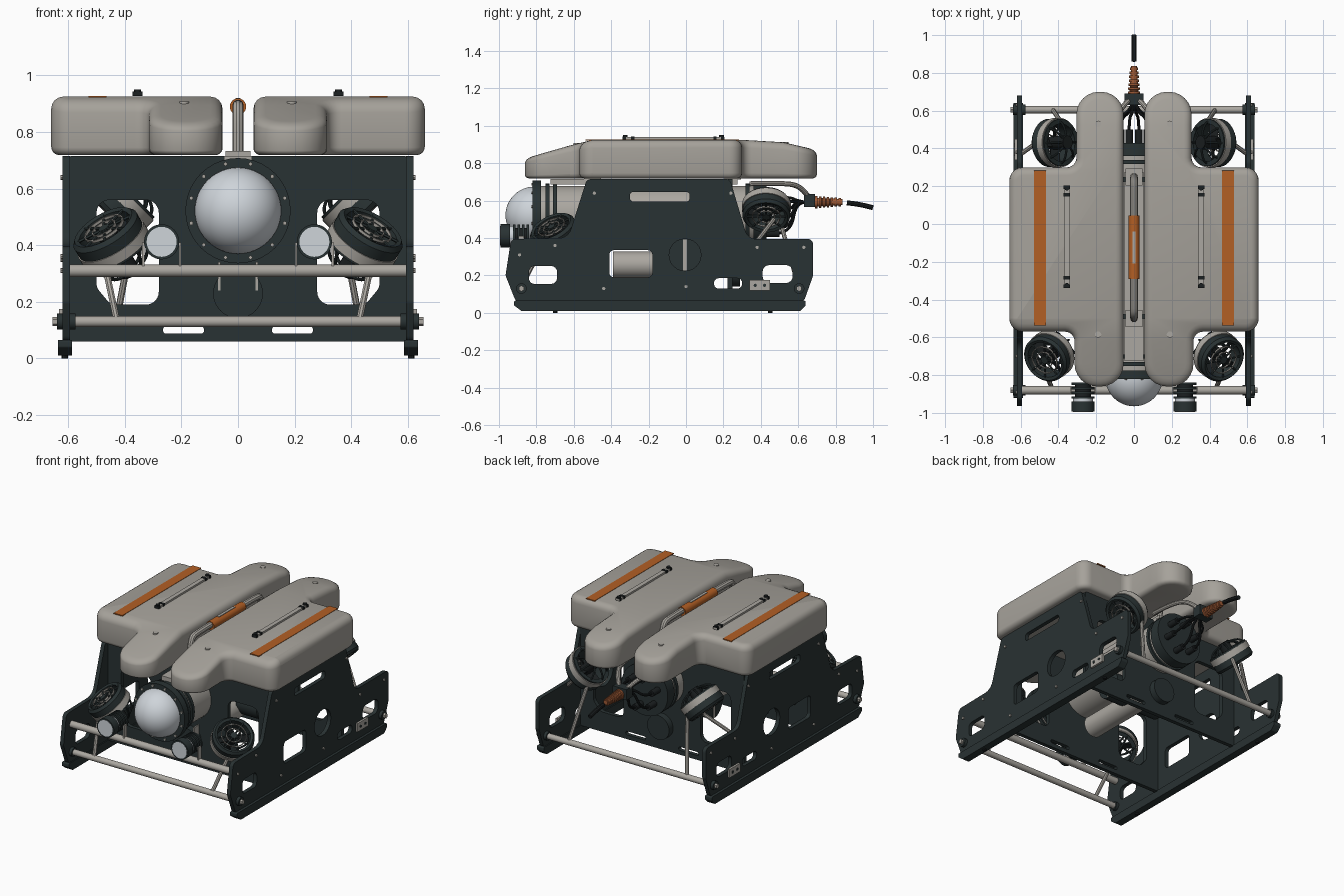
import bpy, bmesh, math
from mathutils import Vector, Matrix

if "Cube" in bpy.data.objects:
    bpy.data.objects.remove(bpy.data.objects["Cube"])
V = Vector
parts = []


def material(name, *rgb):
    m = bpy.data.materials.new(name)
    m.use_nodes = True
    m.diffuse_color = (*rgb, 1)
    bsdf = m.node_tree.nodes["Principled BSDF"]
    bsdf.inputs["Base Color"].default_value = (*rgb, 1)
    bsdf.inputs["Roughness"].default_value = 0.6
    return m


FLOAT = material("warm grey foam", 0.38, 0.36, 0.325)
METAL = material("pale metal", 0.41, 0.39, 0.355)
DARK = material("dark slate", 0.022, 0.032, 0.033)
BLACK = material("black rubber", 0.011, 0.014, 0.015)
ORANGE = material("orange", 0.45, 0.115, 0.018)
BOOT = material("rust orange", 0.34, 0.10, 0.035)
GLASS = material("pale glass", 0.62, 0.66, 0.70)


def add(name, data, mat, matrix=None):
    ob = bpy.data.objects.new(name, data)
    bpy.context.scene.collection.objects.link(ob)
    data.materials.append(mat)
    if matrix:
        ob.matrix_world = matrix
    parts.append(ob)
    return ob


def finish(name, bm, mat, matrix=None):
    bmesh.ops.recalc_face_normals(bm, faces=bm.faces)
    me = bpy.data.meshes.new(name)
    bm.to_mesh(me)
    bm.free()
    return add(name, me, mat, matrix)


def aim(origin, axis):
    return Matrix.Translation(origin) @ V(axis).to_track_quat('Z', 'Y').to_matrix().to_4x4()


def box(name, centre, size, mat):
    bm = bmesh.new()
    bmesh.ops.create_cube(bm, size=1)
    bmesh.ops.scale(bm, vec=size, verts=bm.verts)
    return finish(name, bm, mat, Matrix.Translation(centre))


def cyl(name, a, b, r, mat, seg=24):
    a, b = V(a), V(b)
    bm = bmesh.new()
    bmesh.ops.create_cone(bm, cap_ends=True, segments=seg, radius1=r, radius2=r, depth=(b - a).length)
    return finish(name, bm, mat, aim((a + b) / 2, b - a))


def lathe(name, profile, origin, axis, mat, closed=True, seg=40):
    """Spin (radius, height) points around the axis."""
    bm = bmesh.new()
    vs = [bm.verts.new((r, 0, h)) for r, h in profile]
    es = [bm.edges.new(p) for p in zip(vs, vs[1:] + (vs[:1] if closed else []))]
    bmesh.ops.spin(bm, geom=vs + es, cent=(0, 0, 0), axis=(0, 0, 1), angle=math.tau, steps=seg, use_duplicate=False)
    bmesh.ops.remove_doubles(bm, verts=bm.verts, dist=0.0001)
    return finish(name, bm, mat, aim(origin, axis))


def ring(name, r0, r1, h0, h1, origin, axis, mat):
    return lathe(name, [(r0, h0), (r1, h0), (r1, h1), (r0, h1)], origin, axis, mat)


def tube(name, pts, r, mat):
    cu = bpy.data.curves.new(name, 'CURVE')
    cu.dimensions, cu.bevel_depth, cu.bevel_resolution = '3D', r, 3
    cu.use_fill_caps = True
    sp = cu.splines.new('NURBS')
    sp.points.add(len(pts) - 1)
    for p, c in zip(sp.points, pts):
        p.co = (*c, 1)
    sp.order_u, sp.use_endpoint_u, sp.resolution_u = 3, True, 6
    return add(name, cu, mat)


def rounded(pts, radius, steps=6):
    """Round every corner; a third number on a point overrides the radius."""
    out = []
    for i, q in enumerate(pts):
        p, a, b = (V((*k[:2], 0)) for k in (q, pts[i - 1], pts[(i + 1) % len(pts)]))
        r = q[2] if len(q) > 2 else radius
        u, v = (a - p).normalized(), (b - p).normalized()
        half = u.angle(v) / 2
        d = min(r / math.tan(half), 0.49 * min((a - p).length, (b - p).length))
        r = d * math.tan(half)
        c = p + (u + v).normalized() * (r / math.sin(half))
        s, e = (p + u * d - c).normalized(), (p + v * d - c).normalized()
        out += [c + s.slerp(e, k / steps) * r for k in range(steps + 1)]
    return out


def rect(x0, x1, y0, y1):
    return [(x0, y0), (x1, y0), (x1, y1), (x0, y1)]


SIDE = Matrix(((0, 0, 1, 0), (1, 0, 0, 0), (0, 1, 0, 0), (0, 0, 0, 1)))
CROSS = Matrix.Rotation(math.pi / 2, 4, 'X')


def plate(name, loops, thick, centre, turn, mat):
    """Sheet with holes: the first loop is the outline, the rest are cut out."""
    cu = bpy.data.curves.new(name, 'CURVE')
    cu.dimensions, cu.fill_mode, cu.extrude = '2D', 'BOTH', thick / 2
    for pts in loops:
        sp = cu.splines.new('POLY')
        sp.points.add(len(pts) - 1)
        for p, c in zip(sp.points, pts):
            p.co = (c.x, c.y, 0, 1)
        sp.use_cyclic_u = True
    return add(name, cu, mat, Matrix.Translation(centre) @ turn)


# Buoyancy floats: rounded slabs whose noses and tails slope down
BASE, TOP = 0.718, 0.925
slope = [(-0.88, 0.82), (-0.62, 0.895), (-0.5, TOP), (0.3, TOP), (0.52, 0.912), (0.71, 0.868)]


def top_height(y):
    for (y0, z0), (y1, z1) in zip(slope, slope[1:]):
        if y <= y1:
            return z0 + (z1 - z0) * (y - y0) / (y1 - y0)
    return slope[-1][1]


def make_float(side, s):
    outline = rounded([(0.055, -0.86, 0.12), (0.315, -0.86, 0.12), (0.315, -0.57, 0.05), (0.66, -0.57, 0.07),
                       (0.66, 0.30, 0.07), (0.305, 0.30, 0.05), (0.305, 0.70, 0.12), (0.055, 0.70, 0.12)], 0.1)
    n = len(outline)
    inward = []
    for i in range(n):
        t = (outline[(i + 1) % n] - outline[i - 1]).normalized()
        inward.append(V((-t.y, t.x, 0)))
    quarter = [k * math.pi / 8 for k in range(5)]
    section = [(0.03 * (1 - math.sin(a)), BASE + 0.03 * (1 - math.cos(a))) for a in quarter]
    section += [(0.042 * (1 - math.cos(a)), TOP - 0.042 * (1 - math.sin(a))) for a in quarter]
    bm = bmesh.new()
    loops = []
    for inset, z in section:
        flat = [p + q * inset for p, q in zip(outline, inward)]
        loops.append([bm.verts.new((s * p.x, p.y, z)) for p in flat])
    for lo, hi in zip(loops, loops[1:]):
        for i in range(n):
            bm.faces.new((lo[i - 1], lo[i], hi[i], hi[i - 1]))
    bm.faces.new(loops[0])
    bm.faces.new(loops[-1])
    for y, z in slope[1:-1]:
        bmesh.ops.bisect_plane(bm, geom=bm.verts[:] + bm.edges[:] + bm.faces[:], plane_co=(0, y, 0), plane_no=(0, 1, 0))
    for v in bm.verts:
        v.co.z = BASE + (v.co.z - BASE) * (top_height(v.co.y) - BASE) / (TOP - BASE)
    finish(side + "_float", bm, FLOAT)


# Thruster: shroud, band, grille on the +axis end, hub, blades and rear guard
def thruster(name, c, axis, tail):
    m = aim(c, axis)
    at = lambda r, t, h: m @ V((r * math.cos(t), r * math.sin(t), h))
    lathe(name + "_shroud", [(0.125, -0.05), (0.128, 0.04), (0.115, 0.056), (0.1, 0.05), (0.1, -0.05)], c, axis, DARK)
    ring(name + "_band", 0.11, 0.131, -0.04, 0, c, axis, METAL)
    for r in (0.045, 0.075):
        ring(name + "_grille_ring", r - 0.002, r + 0.002, 0.044, 0.054, c, axis, METAL)
    cyl(name + "_hub", at(0, 0, -tail), at(0, 0, 0.02), 0.036, BLACK)
    cyl(name + "_nose", at(0, 0, 0.02), at(0, 0, 0.054), 0.02, DARK)
    for k in range(8):
        t = k * math.tau / 8
        cyl(name + "_grille_spoke", at(0.01, t, 0.048), at(0.105, t, 0.048), 0.006, DARK, 6)
        tube(name + "_guard", [at(0.11, t, -0.045), at(0.1, t, 0.02 - tail), at(0.03, t, 0.01 - tail)], 0.006, DARK)
    for k in range(4):
        blade = box(name + "_blade", (0, 0, 0), (0.07, 0.05, 0.006), BLACK)
        blade.matrix_world = (m @ Matrix.Rotation(k * math.tau / 4, 4, 'Z')
                              @ Matrix.Translation((0.062, 0, 0)) @ Matrix.Rotation(0.6, 4, 'X'))


side_outline = rounded([(-0.91, 0.06), (-0.965, 0.2), (-0.935, 0.395), (-0.63, 0.40, 0.07), (-0.53, 0.715), (0.235, 0.715),
                        (0.33, 0.395, 0.06), (0.68, 0.395), (0.68, 0.2), (0.63, 0.06)], 0.03)
side_holes = [rounded(rect(*h[:4]), h[4]) for h in (
    (-0.84, -0.69, 0.155, 0.25, 0.03), (-0.41, -0.18, 0.19, 0.335, 0.025), (-0.09, 0.08, 0.225, 0.395, 0.085),
    (-0.30, 0.02, 0.595, 0.647, 0.02), (0.15, 0.30, 0.13, 0.185, 0.025), (0.41, 0.57, 0.16, 0.255, 0.035))]
skid = rounded([(-0.92, 0.065), (-0.92, 0.04), (-0.88, 0.01), (0.61, 0.01), (0.64, 0.04), (0.64, 0.065)], 0.008)

for side, s in (("left", 1), ("right", -1)):
    make_float(side, s)
    # Frame side with skid and fasteners
    plate(side + "_side_plate", [side_outline] + side_holes, 0.026, (s * 0.607, 0, 0), SIDE, DARK)
    plate(side + "_skid", [skid], 0.05, (s * 0.612, 0, 0), SIDE, DARK)
    box(side + "_anode", (s * 0.626, 0.395, 0.147), (0.014, 0.11, 0.055), METAL)
    for y in (0.37, 0.42):
        cyl(side + "_anode_bolt", (s * 0.63, y, 0.147), (s * 0.637, y, 0.147), 0.009, DARK, 8)
    for y, z in ((-0.89, 0.31), (-0.89, 0.13), (0.605, 0.13), (-0.49, 0.64), (0.24, 0.64), (-0.7, 0.36), (0.38, 0.35),
                 (0.63, 0.35), (0, 0.14), (-0.44, 0.13)):
        cyl(side + "_plate_bolt", (s * 0.61, y, z), (s * 0.628, y, z), 0.009, METAL, 8)
    for y in (-0.7, 0.45):
        cyl(side + "_skid_bolt", (s * 0.612, y, 0), (s * 0.612, y, 0.02), 0.012, BLACK, 8)
    for y in (-0.88, 0.605):
        cyl(side + "_rod_flange", (s * 0.575, y, 0.13), (s * 0.64, y, 0.13), 0.028, DARK)
        cyl(side + "_rod_nut", (s * 0.62, y, 0.13), (s * 0.655, y, 0.13), 0.016, METAL, 6)
    # Stripe, rail and screws on top of the float
    box(side + "_stripe", (s * 0.497, -0.1275, 0.9245), (0.063, 0.82, 0.006), ORANGE)
    box(side + "_rail", (s * 0.355, -0.065, 0.934), (0.028, 0.54, 0.012), METAL)
    for y in (-0.33, -0.285, 0.155, 0.195):
        box(side + "_rail_clamp", (s * 0.355, y, 0.935), (0.034, 0.018, 0.016), BLACK)
    for y in (-0.325, 0.19):
        cyl(side + "_rail_bolt", (s * 0.355, y, 0.93), (s * 0.355, y, 0.95), 0.013, BLACK, 12)
    for y in (-0.585, 0.53):
        cyl(side + "_float_screw", (s * 0.19, y, 0.88), (s * 0.19, y, top_height(y) + 0.005), 0.017, METAL, 12)
    # Thrusters and their struts
    thruster(side + "_front_thruster", (s * 0.45, -0.70, 0.42), (s * 0.47, -0.39, 0.78), 0.15)
    thruster(side + "_rear_thruster", (s * 0.42, 0.43, 0.55), (s * 0.65, -0.02, -0.68), 0.1)
    cyl(side + "_front_strut", (s * 0.47, -0.78, 0.33), (s * 0.43, -0.88, 0.14), 0.012, METAL, 8)
    cyl(side + "_rear_strut", (s * 0.36, 0.5, 0.5), (s * 0.43, 0.605, 0.13), 0.012, METAL, 8)
    cyl(side + "_rear_brace", (s * 0.6, 0.37, 0.37), (s * 0.46, 0.47, 0.5), 0.012, METAL, 8)
    # Headlight with cooling fins
    lamp, out = (s * 0.27, -0.84, 0.412), (0, -1, 0)
    cyl(side + "_lamp_core", lamp, (s * 0.27, -0.94, 0.412), 0.042, BLACK)
    for k in range(4):
        ring(side + "_lamp_fin", 0.02, 0.06, k * 0.024, 0.012 + k * 0.024, lamp, out, DARK)
    ring(side + "_lamp_head", 0.051, 0.062, 0.1, 0.153, lamp, out, DARK)
    cyl(side + "_lamp_lens", (s * 0.27, -0.92, 0.412), (s * 0.27, -0.994, 0.412), 0.053, GLASS, 32)
    for x in (0.205, 0.335):
        box(side + "_lamp_bracket", (s * x, -0.88, 0.36), (0.008, 0.03, 0.10), METAL)
    # Pipe running back to the tether gland
    tube(side + "_tether_pipe", [(s * 0.13, 0.34, 0.69), (s * 0.12, 0.5, 0.695), (s * 0.07, 0.62, 0.68),
                                 (s * 0.02, 0.66, 0.61)], 0.014, METAL)
    # Cross tunnel thruster ends and front bracket
    cyl(side + "_tunnel_end", (s * 0.05, -0.005, 0.31), (s * 0.2, -0.005, 0.31), 0.088, DARK, 32)
    box(side + "_tunnel_bar", (s * 0.201, -0.005, 0.31), (0.008, 0.022, 0.165), METAL)
    box(side + "_front_bracket", (s * 0.067, -0.53, 0.29), (0.009, 0.05, 0.10), METAL)

# Front and rear bulkheads with windows and slots
windows = []
for s in (1, -1):
    windows.append(rounded([(s * 0.28, 0.19), (s * 0.28, 0.56), (s * 0.5, 0.56), (s * 0.5, 0.25), (s * 0.45, 0.19)], 0.045))
    windows.append(rounded(rect(*sorted((s * 0.12, s * 0.265)), 0.088, 0.112), 0.01))
for name, y in (("front", -0.49), ("rear", 0.235)):
    plate(name + "_bulkhead", [rounded(rect(-0.597, 0.597, 0.06, 0.716), 0.01)] + windows, 0.026, (0, y, 0), CROSS, DARK)

# Crash bars
for name, y, z, r in (("upper_front", -0.88, 0.31, 0.022), ("lower_front", -0.88, 0.13, 0.019), ("rear", 0.605, 0.13, 0.019)):
    cyl(name + "_bar", (-0.6, y, z), (0.6, y, z), r, METAL)

# Main pressure housing, dome, flanges and end cap
AX, mid = (0, -1, 0), (0, 0, 0.522)
cyl("housing", (0, -0.78, 0.522), (0, 0.38, 0.522), 0.157, METAL, 48)
ring("front_flange", 0.14, 0.186, 0.775, 0.82, mid, AX, DARK)
for y in (0.74, 0.70, -0.33):
    ring("housing_clamp", 0.15, 0.169, y - 0.01, y + 0.012, mid, AX, DARK)
arc = [(0.153 * math.cos(k * math.pi / 24), 0.81 + 0.155 * math.sin(k * math.pi / 24)) for k in range(13)]
lathe("dome", arc, mid, AX, GLASS, closed=False, seg=48)
cyl("rear_cap", (0, 0.36, 0.522), (0, 0.43, 0.522), 0.168, DARK, 48)
for k in range(12):
    t = (k + 0.5) * math.tau / 12
    x, z = math.cos(t), math.sin(t)
    cyl("flange_bolt", (x * 0.171, -0.815, 0.522 + z * 0.171), (x * 0.171, -0.826, 0.522 + z * 0.171), 0.007, METAL, 8)
    if k % 2:
        x, z = x * 0.1, 0.522 + z * 0.1
        cyl("penetrator", (x, 0.42, z), (x, 0.5, z), 0.02, BLACK, 12)
        tube("rear_cable", [(x, 0.48, z), (x, 0.56, z), (x * 0.3, 0.59, 0.6), (0, 0.65, 0.59)], 0.008, BLACK)

# Mounting spine and lifting handle between the floats
box("spine", (0, -0.225, 0.70), (0.10, 1.0, 0.03), METAL)
tube("handle", [(0, -0.50, 0.71), (0, -0.50, 0.885), (0, -0.42, 0.895), (0, -0.12, 0.895), (0, 0.17, 0.895),
                (0, 0.25, 0.885), (0, 0.25, 0.71)], 0.02, METAL)
cyl("handle_grip", (0, -0.29, 0.89), (0, 0.045, 0.89), 0.029, ORANGE)
box("grip_inlay", (0, -0.125, 0.917), (0.018, 0.17, 0.008), METAL)
for y in (-0.5, 0.25):
    box("handle_foot", (0, y, 0.723), (0.09, 0.09, 0.02), METAL)

# Lower canister and the round housings on the bulkheads
cyl("canister", (0, -0.39, 0.258), (0, 0.12, 0.258), 0.07, METAL, 32)
cyl("front_pod", (0, -0.55, 0.23), (0, -0.48, 0.23), 0.088, DARK, 32)
cyl("rear_pod", (0, 0.23, 0.22), (0, 0.29, 0.22), 0.08, DARK, 32)

# Tether gland, ribbed boot and cable
box("tether_gland", (0, 0.66, 0.60), (0.10, 0.06, 0.07), DARK)
ribs = [(0, 0)]
for k in range(7):
    r = 0.033 - 0.0018 * k
    ribs += [(r, k * 0.021), (r, k * 0.021 + 0.012), (r * 0.7, k * 0.021 + 0.013), (r * 0.7, k * 0.021 + 0.02)]
lathe("tether_boot", ribs + [(0, 0.147)], (0, 0.69, 0.592), (0, 1, 0), BOOT, closed=False, seg=24)
tube("tether_cable", [(0, 0.86, 0.588), (0, 0.93, 0.582), (0, 1.0, 0.562)], 0.014, BLACK)

# Turn curves into meshes, then smooth the round surfaces
bpy.ops.object.select_all(action='DESELECT')
for ob in parts:
    ob.select_set(True)
bpy.context.view_layer.objects.active = parts[0]
bpy.ops.object.convert(target='MESH')
bpy.ops.object.shade_smooth_by_angle(angle=math.radians(35))
